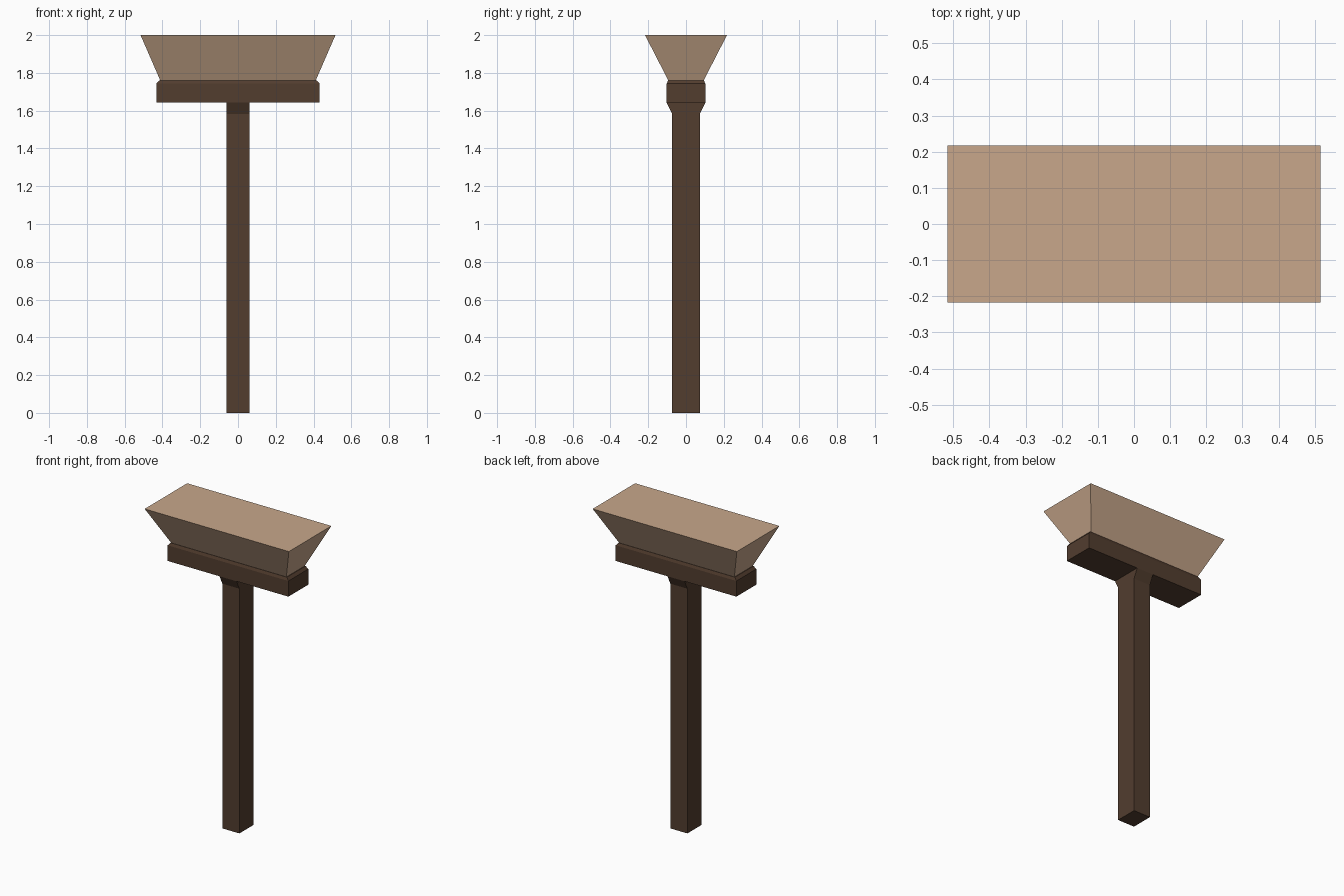
import bpy, bmesh

if "Cube" in bpy.data.objects:
    bpy.data.objects.remove(bpy.data.objects["Cube"])


def material(name, rgb):
    m = bpy.data.materials.new(name)
    m.diffuse_color = (*rgb, 1)
    m.use_nodes = True
    m.node_tree.nodes["Principled BSDF"].inputs["Base Color"].default_value = m.diffuse_color
    return m


def stacked(name, sections, mat):
    """Solid lofted through centred rectangles given as (half x, half y, z)."""
    bm = bmesh.new()
    rings = [[bm.verts.new((sx * hx, sy * hy, z))
              for sx, sy in ((-1, -1), (1, -1), (1, 1), (-1, 1))]
             for hx, hy, z in sections]
    bm.faces.new(rings[0][::-1])
    bm.faces.new(rings[-1])
    for lo, hi in zip(rings, rings[1:]):
        for i in range(4):
            j = (i + 1) % 4
            bm.faces.new((lo[i], lo[j], hi[j], hi[i]))
    me = bpy.data.meshes.new(name)
    bm.to_mesh(me)
    bm.free()
    me.materials.append(mat)
    ob = bpy.data.objects.new(name, me)
    bpy.context.collection.objects.link(ob)
    return ob


dark = material("dark_wood", (0.085, 0.047, 0.028))
light = material("light_wood", (0.58, 0.39, 0.26))

# Post with a head flared front and back
stacked("post", [(0.061, 0.073, 0), (0.061, 0.073, 1.583), (0.061, 0.102, 1.642)], dark)
# Cross beam with chamfered top edge
stacked("beam", [(0.432, 0.102, 1.642), (0.432, 0.102, 1.743), (0.417, 0.095, 1.761)], dark)
# Flared block on top
stacked("flared_top", [(0.412, 0.094, 1.761), (0.516, 0.217, 2.0)], light)
